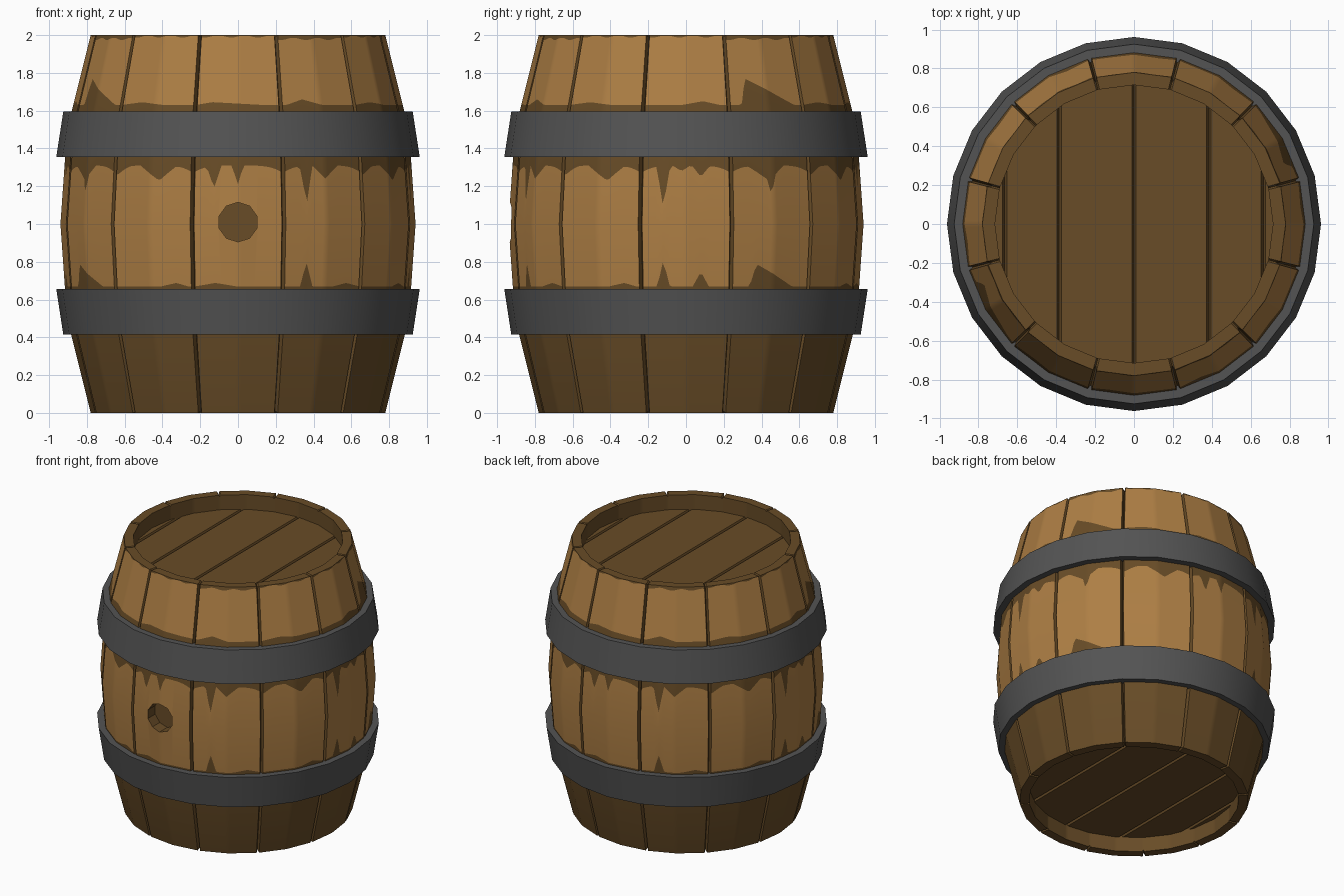
import bpy, bmesh, math
from mathutils import Vector

if "Cube" in bpy.data.objects:
    bpy.data.objects.remove(bpy.data.objects["Cube"])


def material(name, rgb):
    m = bpy.data.materials.new(name)
    m.diffuse_color = (*rgb, 1)
    m.use_nodes = True
    m.node_tree.nodes["Principled BSDF"].inputs["Base Color"].default_value = m.diffuse_color
    return m


LIGHT, DARK = 0, 1
woods = [material("light_wood", (0.42, 0.21, 0.058)), material("dark_wood", (0.138, 0.072, 0.020))]
metal = material("grey_iron", (0.088, 0.088, 0.088))


def make_object(name, bm, mats):
    bmesh.ops.recalc_face_normals(bm, faces=bm.faces)
    me = bpy.data.meshes.new(name)
    bm.to_mesh(me)
    bm.free()
    for m in mats:
        me.materials.append(m)
    ob = bpy.data.objects.new(name, me)
    bpy.context.collection.objects.link(ob)
    return ob


def activate(ob):
    bpy.ops.object.select_all(action='DESELECT')
    ob.select_set(True)
    bpy.context.view_layer.objects.active = ob


def smooth(ob):
    activate(ob)
    bpy.ops.object.shade_smooth_by_angle(angle=math.radians(28))


def direction(deg):
    return Vector((math.cos(math.radians(deg)), math.sin(math.radians(deg))))


def radius(z):
    """Bulging barrel profile, symmetric about z = 1."""
    d = abs(z - 1)
    return 0.94 - 0.07 * d if d < 0.5 else 0.905 - 0.25 * (d - 0.5)


# Stain shapes per stave: (position, left width, right width, height), position -1..1
DRIPS = {  # hanging below the upper hoop
    'A': [(0.2, 0.5, 0.4, 0.08), (-0.9, 0.3, 0.3, 0.02)],
    'B': [(-0.53, 0.16, 0.16, 0.12), (0, 0.14, 0.12, 0.10)],
    'C': [(-0.45, 0.15, 0.15, 0.20), (0, 0.3, 0.35, 0.07)],
    'D': [(-0.5, 0.15, 0.15, 0.22), (0.33, 0.2, 0.2, 0.06), (-0.1, 0.2, 0.2, 0.03)],
    'E': [(-0.1, 0.5, 0.4, 0.08), (-0.05, 0.16, 0.16, 0.16)],
}
SPIKES = {  # rising from the lower hoop
    'A': [(0.6, 0.4, 0.3, 0.02)],
    'B': [(-0.5, 0.5, 0.5, 0.02)],
    'C': [(-0.45, 0.14, 0.16, 0.13), (0.6, 0.4, 0.4, 0.02)],
    'D': [(-0.5, 0.14, 0.14, 0.14), (0.33, 0.18, 0.18, 0.08)],
    'E': [(-0.4, 0.15, 0.95, 0.12)],
}
RISES = {  # rising from the upper hoop
    'A': [(-0.4, 0.6, 0.6, 0.015)], 'B': [(-0.6, 0.4, 1.2, 0.015)],
    'C': [(-0.45, 0.4, 0.5, 0.03)], 'D': [(0.4, 0.5, 0.4, 0.02)],
    'E': [(-0.54, 0.13, 1.3, 0.14)],
}


def stain(marks, u):
    best = 0
    for pos, left, right, h in marks:
        d = (pos - u) / left if u < pos else (u - pos) / right
        best = max(best, h * (1 - d))
    return best


# Staves: 12 boards with V grooves, built as one closed wall
INNER = 0.715
bm = bmesh.new()
columns, groove = [], []
N = 26
us = [-1] + [-0.955 + 1.91 * i / N for i in range(N + 1)]
for s in range(12):
    kind = "ABCADE"[s % 6]
    centre = -120 + 30 * s
    for k, u in enumerate(us):
        side = direction(centre + math.copysign(15, u))
        v = direction(centre).lerp(side, abs(u))
        cut = 0.03 if k == 0 else 0
        lip = 0.012 if k == 0 else 0
        low = 0.668 + stain(SPIKES[kind], u)
        drip = 1.31 - 0.04 * u ** 4 - stain(DRIPS[kind], u)
        rise = 1.63 + stain(RISES[kind], u)
        wear = 1.98 if kind in "CE" else 1.993
        wear += 0.006 * math.sin(9 * u)
        zs = [lip, 0.5, low, 1, drip, 1.5, rise, min(wear, 1.996 - lip), 2 - lip]
        prof = [(radius(z) - cut, z) for z in zs] + [(INNER, 2 - lip), (INNER, lip)]
        columns.append([bm.verts.new((v.x * r, v.y * r, z)) for r, z in prof])
        groove.append(k == 0 or k == len(us) - 1)
        groove[-1] = k in (0, len(us) - 1)
light_rows = {2, 3, 6}
for i, a in enumerate(columns):
    b = columns[(i + 1) % len(columns)]
    in_groove = i % len(us) in (0, len(us) - 1)
    for j in range(len(a)):
        n = (j + 1) % len(a)
        f = bm.faces.new((a[j], b[j], b[n], a[n]))
        f.material_index = LIGHT if j in light_rows and not in_groove else DARK
staves = make_object("staves", bm, woods)

# Bung hole cut into the front stave
bpy.ops.mesh.primitive_cylinder_add(vertices=10, radius=0.105, depth=0.3,
                                    location=(0, -0.99, 1.01), rotation=(math.pi / 2, 0, 0))
cutter = bpy.context.object
cutter.name = "bung_hole_cutter"
cutter.hide_render = True
for m in woods:
    cutter.data.materials.append(m)
for p in cutter.data.polygons:
    p.material_index = DARK
mod = staves.modifiers.new("bung_hole", 'BOOLEAN')
mod.operation = 'DIFFERENCE'
mod.solver = 'EXACT'
mod.object = cutter
activate(staves)
bpy.ops.object.modifier_apply(modifier=mod.name)
bpy.data.objects.remove(cutter)
smooth(staves)


# Hoops: tapered 24-sided iron bands
def hoop(name, z0, r0, z1, r1):
    bm = bmesh.new()
    rings = []
    for i in range(24):
        d = direction(15 * i)
        prof = [(r0, z0), (r1, z1), (0.86, z1), (0.86, z0)]
        rings.append([bm.verts.new((d.x * r, d.y * r, z)) for r, z in prof])
    for i in range(24):
        a, b = rings[i], rings[(i + 1) % 24]
        for j in range(4):
            n = (j + 1) % 4
            bm.faces.new((a[j], b[j], b[n], a[n]))
    smooth(make_object(name, bm, [metal]))


hoop("lower_hoop", 0.415, 0.925, 0.655, 0.962)
hoop("upper_hoop", 1.355, 0.962, 1.595, 0.925)


# Heads: recessed round plank lids with V grooves running along y
def head(name, z, depth):
    R = 0.73
    seams = [-0.665, -0.385, 0, 0.385, 0.665]
    pts = {round(-R * math.cos(math.pi * i / 24), 4): z for i in range(25)}
    pts = {x: h for x, h in pts.items() if all(abs(x - s) > 0.014 for s in seams)}
    for s in seams:
        pts.update({s - 0.011: z, s: z - depth, s + 0.011: z})
    bm = bmesh.new()
    prev = None
    for x in sorted(pts):
        y = max(math.sqrt(max(R * R - x * x, 0)), 0.01)
        cur = [bm.verts.new((x, sy * y, pts[x])) for sy in (-1, 1)]
        if prev:
            bm.faces.new((prev[0], cur[0], cur[1], prev[1]))
        prev = cur
    ob = make_object(name, bm, [woods[DARK]])
    if (ob.data.polygons[10].normal.z > 0) != (depth > 0):
        ob.data.flip_normals()


head("top_head", 1.89, 0.025)
head("bottom_head", 0.11, -0.025)
